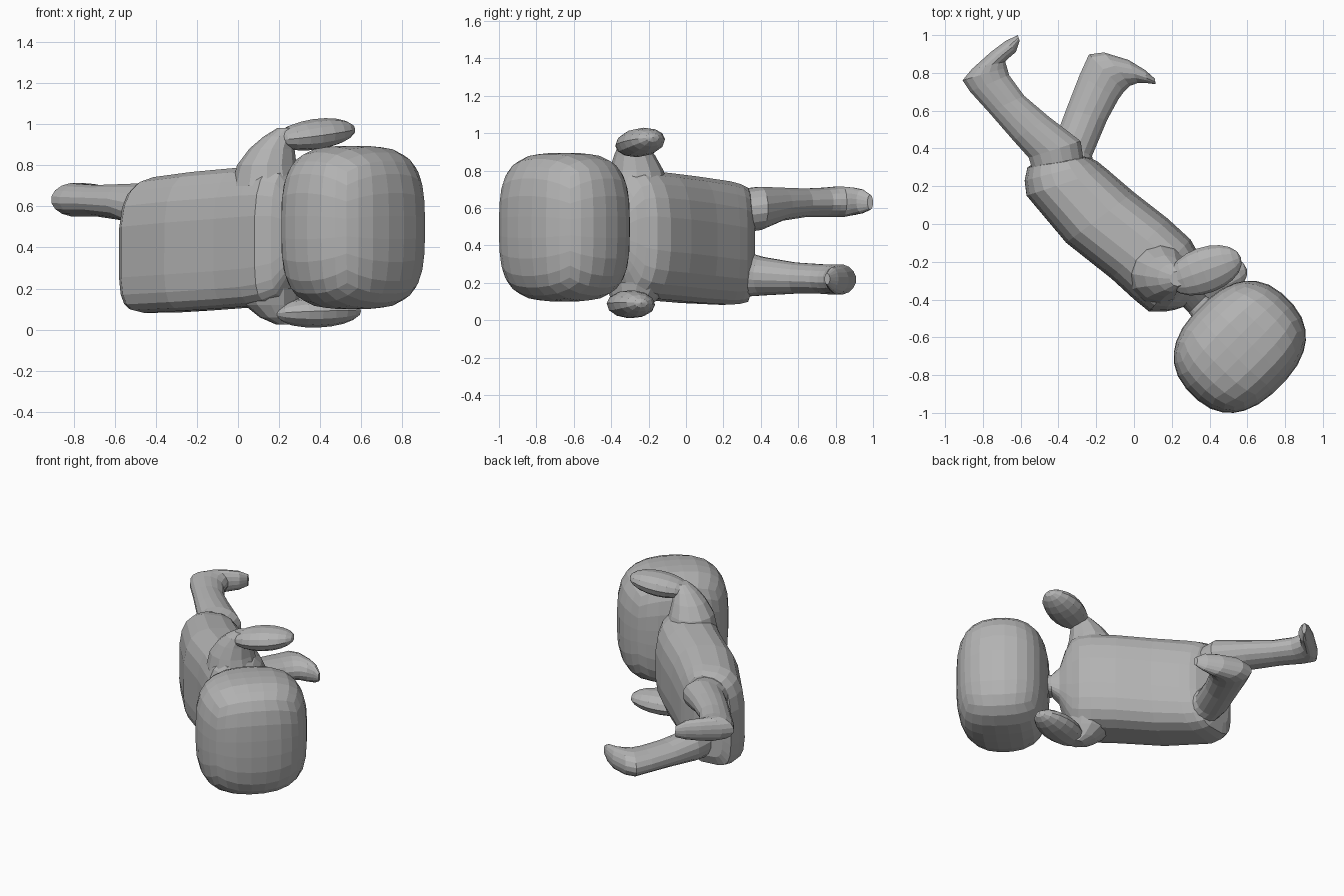
import bpy
import bmesh
from math import cos, sin, pi
from mathutils import Vector, Matrix

default_cube = bpy.data.objects.get("Cube")
if default_cube:
    bpy.data.objects.remove(default_cube)

grey = bpy.data.materials.new("plain grey")
grey.use_nodes = True
grey.diffuse_color = (0.45, 0.45, 0.45, 1)
grey.node_tree.nodes["Principled BSDF"].inputs["Base Color"].default_value = grey.diffuse_color


def finish(name, bm):
    bmesh.ops.recalc_face_normals(bm, faces=bm.faces)
    mesh = bpy.data.meshes.new(name)
    bm.to_mesh(mesh)
    bm.free()
    mesh.materials.append(grey)
    obj = bpy.data.objects.new(name, mesh)
    bpy.context.collection.objects.link(obj)
    return obj


def power(value, exponent):
    return abs(value) ** exponent * (1 if value >= 0 else -1)


def skin(name, rings):
    """Join equal rings of points into a closed, capped surface."""
    bm = bmesh.new()
    loops = [[bm.verts.new(p) for p in ring] for ring in rings]
    count = len(loops[0])
    for low, high in zip(loops, loops[1:]):
        for i in range(count):
            j = (i + 1) % count
            bm.faces.new((low[i], low[j], high[j], high[i]))
    bm.faces.new(loops[0])
    bm.faces.new(loops[-1])
    return finish(name, bm)


def loft(name, sections, sides=16, square=2.0, corner=2.0):
    """Each section: edge point a, opposite edge point b, lowest and highest z.

    The lower corner beside edge a has its own squareness."""
    outline = []
    for i in range(sides):
        c, s = (f(2 * pi * (i + 0.5) / sides) for f in (cos, sin))
        bend = 2 / (corner if c < 0 and s < 0 else square)
        outline.append((power(c, bend), power(s, bend)))
    rings = []
    for ax, ay, bx, by, low, high in sections:
        mid = Vector((ax + bx, ay + by, low + high)) / 2
        half = Vector((bx - ax, by - ay, 0)) / 2
        rise = Vector((0, 0, high - low)) / 2
        rings.append([mid + half * c + rise * s for c, s in outline])
    return skin(name, rings)


def cone(name, sections, sides=12):
    """Each section: centre and radius of a level circle."""
    turns = [2 * pi * i / sides for i in range(sides)]
    return skin(name, [[Vector((x + r * cos(t), y + r * sin(t), z)) for t in turns]
                       for x, y, z, r in sections])


# Head: rounded block, turned to follow the body
bm = bmesh.new()
bmesh.ops.create_cube(bm, size=2)
bmesh.ops.subdivide_edges(bm, edges=bm.edges[:], cuts=6, use_grid_fill=True)
for v in bm.verts:
    flat = (abs(v.co.x) ** 2.4 + abs(v.co.y) ** 2.4) ** (1 / 2.4)
    v.co /= (flat ** 3.3 + abs(v.co.z) ** 3.3) ** (1 / 3.3)
head = finish("head", bm)
head.matrix_world = (Matrix.Translation((0.56, -0.65, 0.497))
                     @ Matrix.Rotation(pi / 4, 4, "Z")
                     @ Matrix.Diagonal((0.36, 0.3, 0.398, 1)))

# Torso with square shoulders and a narrow neck
loft("torso", [
    (-.52, .33, -.32, .37, .16, .65),
    (-.565, .30, -.23, .35, .095, .71),
    (-.58, .23, -.19, .33, .085, .73),
    (-.57, .15, -.14, .29, .08, .745),
    (-.36, -.10, 0, .17, .09, .77),
    (-.12, -.29, .18, .03, .105, .79),
    (0, -.40, .30, -.08, .115, .80),
    (.08, -.465, .34, -.15, .13, .80),
    (.16, -.465, .345, -.21, .16, .78),
    (.215, -.455, .35, -.26, .24, .71),
    (.26, -.44, .35, -.33, .35, .59),
    (.29, -.47, .38, -.38, .41, .54),
    (.32, -.51, .43, -.41, .41, .54),
    (.42, -.62, .54, -.47, .36, .56),
], sides=20, square=2.8, corner=5)

# Legs, each turning into a pointed foot
loft("right_leg", [
    (-.52, .22, -.26, .31, .46, .70),
    (-.56, .35, -.28, .44, .48, .715),
    (-.64, .44, -.45, .57, .53, .71),
    (-.77, .59, -.58, .68, .55, .705),
    (-.87, .70, -.66, .79, .55, .71),
    (-.91, .76, -.67, .83, .55, .715),
    (-.86, .82, -.68, .86, .55, .715),
    (-.76, .91, -.66, .88, .56, .71),
    (-.68, .97, -.625, .91, .57, .70),
    (-.615, 1, -.605, .97, .59, .67),
])
loft("left_leg", [
    (-.46, .26, -.21, .29, .12, .38),
    (-.42, .45, -.22, .36, .13, .34),
    (-.36, .61, -.14, .55, .14, .31),
    (-.29, .79, -.08, .66, .14, .30),
    (-.24, .90, -.05, .70, .135, .30),
    (-.16, .91, -.02, .73, .135, .30),
    (-.03, .87, .02, .745, .14, .29),
    (.06, .815, .07, .745, .16, .28),
    (.11, .77, .115, .74, .19, .25),
])

# Short sloping arms
cone("right_arm", [
    (.14, -.26, .70, .17), (.14, -.265, .80, .145),
    (.165, -.275, .88, .11), (.20, -.285, .94, .075), (.23, -.29, .98, .04)])
cone("left_arm", [
    (.14, -.26, .20, .17), (.16, -.275, .12, .13),
    (.19, -.29, .06, .085), (.23, -.30, .025, .045)])


# Hands: flattened ovals pointing past the head
def hand(name, centre, along, roll, length):
    bm = bmesh.new()
    bmesh.ops.create_uvsphere(bm, u_segments=12, v_segments=10, radius=1)
    turn = Vector(along).to_track_quat("Z", "Y").to_matrix().to_4x4()
    # The local x axis stays level and the local y axis is the thickness
    bm.transform(Matrix.Translation(centre) @ turn @ Matrix.Rotation(roll, 4, "Z")
                 @ Matrix.Diagonal((0.122, 0.075, length, 1)))
    finish(name, bm)


hand("right_hand", (.375, -.245, .95), (.92, .33, .13), 0.03, 0.205)
hand("left_hand", (.385, -.295, .085), (.95, .25, .03), -0.05, 0.22)
